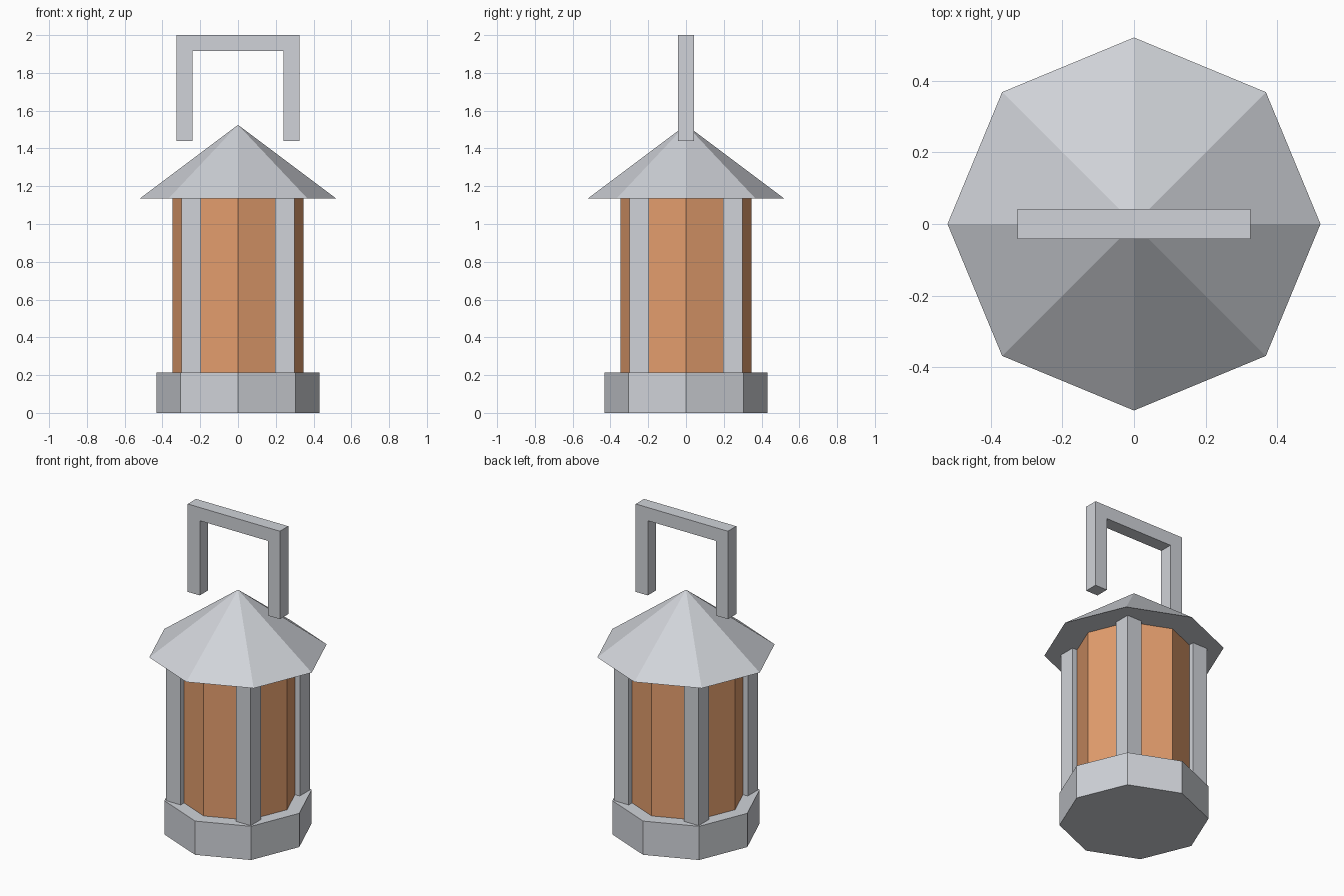
import bpy
import bmesh
from mathutils import Matrix, Vector

cube = bpy.data.objects.get("Cube")
if cube:
    bpy.data.objects.remove(cube, do_unlink=True)


def make_material(name, color):
    mat = bpy.data.materials.new(name)
    mat.use_nodes = True
    mat.diffuse_color = color
    mat.node_tree.nodes["Principled BSDF"].inputs["Base Color"].default_value = color
    return mat


metal = make_material("light grey metal", (0.63, 0.65, 0.69, 1))
amber = make_material("amber glass", (0.77, 0.34, 0.155, 1))


def add_object(name, bm, mat):
    bmesh.ops.recalc_face_normals(bm, faces=bm.faces)
    mesh = bpy.data.meshes.new(name)
    bm.to_mesh(mesh)
    bm.free()
    mesh.materials.append(mat)
    obj = bpy.data.objects.new(name, mesh)
    bpy.context.collection.objects.link(obj)
    return obj


def octagon(name, bottom_radius, top_radius, z0, z1, mat):
    """Eight-sided prism or cone with corners on the x and y axes."""
    bm = bmesh.new()
    bmesh.ops.create_cone(
        bm, cap_ends=True, segments=8, radius1=bottom_radius, radius2=top_radius,
        depth=z1 - z0, matrix=Matrix.Translation((0, 0, (z0 + z1) / 2)))
    bmesh.ops.remove_doubles(bm, verts=bm.verts, dist=0.0001)
    return add_object(name, bm, mat)


base_top, eave, peak = 0.215, 1.135, 1.525

# Base, glass body and pointed roof
octagon("base", 0.432, 0.432, 0, base_top, metal)
octagon("glass_body", 0.346, 0.346, base_top, eave, amber)
octagon("roof", 0.52, 0, eave, peak, metal)

# Four square corner posts
post_size, post_offset = 0.104, 0.247
for side_y, depth_name in ((-1, "front"), (1, "back")):
    for side_x, side_name in ((-1, "right"), (1, "left")):
        bm = bmesh.new()
        place = Matrix.Translation(
            (side_x * post_offset, side_y * post_offset, (base_top + eave) / 2))
        scale = Matrix.Diagonal((post_size, post_size, eave - base_top, 1))
        bmesh.ops.create_cube(bm, size=1, matrix=place @ scale)
        add_object(f"{depth_name}_{side_name}_post", bm, metal)

# Carrying handle: U-shaped outline extruded front to back
outer, inner, half_depth = 0.325, 0.24, 0.042
foot, bar_under, bar_top = 1.44, 1.916, 2.0
half = [(inner, foot), (outer, foot), (outer, bar_top)]
outline = half + [(-x, z) for x, z in reversed(half)]
outline += [(-inner, bar_under), (inner, bar_under)]
bm = bmesh.new()
face = bm.faces.new([bm.verts.new((x, -half_depth, z)) for x, z in outline])
extruded = bmesh.ops.extrude_face_region(bm, geom=[face], use_keep_orig=True)
moved = [v for v in extruded["geom"] if isinstance(v, bmesh.types.BMVert)]
bmesh.ops.translate(bm, verts=moved, vec=Vector((0, 2 * half_depth, 0)))
add_object("handle", bm, metal)
